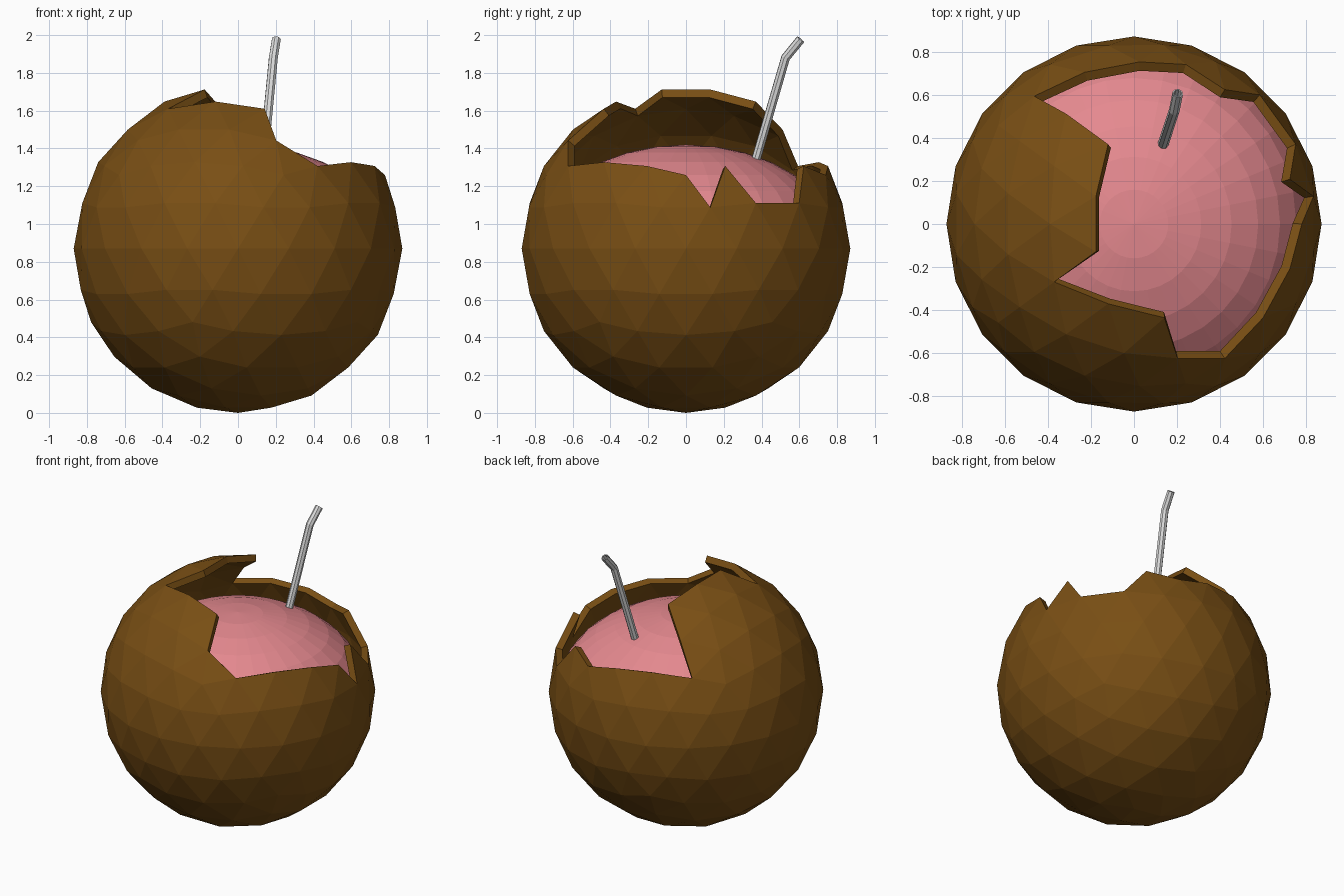
import bpy, bmesh
from math import cos, sin, radians
from mathutils import Matrix

cube = bpy.data.objects.get("Cube")
if cube:
    bpy.data.objects.remove(cube, do_unlink=True)

R = 0.87  # shell radius and height of its centre


def material(name, rgb):
    mat = bpy.data.materials.new(name)
    mat.use_nodes = True
    mat.diffuse_color = (*rgb, 1)
    mat.node_tree.nodes["Principled BSDF"].inputs["Base Color"].default_value = (*rgb, 1)
    return mat


def make_object(name, bm, mat):
    mesh = bpy.data.meshes.new(name)
    bm.to_mesh(mesh)
    bm.free()
    obj = bpy.data.objects.new(name, mesh)
    bpy.context.collection.objects.link(obj)
    mesh.materials.append(mat)
    return obj


def add_wall(obj, thickness):
    mod = obj.modifiers.new("wall", 'SOLIDIFY')
    mod.thickness = thickness
    mod.offset = -1


def inside(x, y, outline):
    """Even-odd test of a point against a polygon."""
    hit = False
    for (x1, y1), (x2, y2) in zip(outline, outline[1:] + outline[:1]):
        if (y1 > y) != (y2 > y) and x < x1 + (y - y1) * (x2 - x1) / (y2 - y1):
            hit = not hit
    return hit


brown = material("shell brown", (0.19, 0.077, 0.007))
pink = material("drink pink", (0.78, 0.25, 0.275))
grey = material("straw light grey", (0.72, 0.72, 0.72))

# Jagged opening: azimuth in degrees and distance from the axis
opening = [(-72, .457), (-72, .64), (-54, .75), (-36, .74), (-18, .75), (0, .78),
           (9.5, .846), (18, .75), (26, .836), (46, .836), (54, .75), (72, .78),
           (90, .75), (108, .74), (126, .75), (122, .6), (108, .39), (144, .22),
           (-144, .22), (-144, .457), (-108, .39)]
outline = [(r * cos(radians(a)), r * sin(radians(a))) for a, r in opening]

# Shell: faceted ball with the broken faces removed, then given a wall
bm = bmesh.new()
bmesh.ops.create_icosphere(bm, subdivisions=3, radius=R, matrix=Matrix.Translation((0, 0, R)))
broken = []
for face in bm.faces:
    c = face.calc_center_median()
    if c.z > 1 and inside(c.x, c.y, outline):
        broken.append(face)
bmesh.ops.delete(bm, geom=broken, context='FACES')
shell = make_object("cracked_shell", bm, brown)
add_wall(shell, 0.045)

# Drink: flattened ball filling the shell
bm = bmesh.new()
bmesh.ops.create_uvsphere(bm, u_segments=32, v_segments=16, radius=1,
                          matrix=Matrix.Translation((0, 0, R)) @ Matrix.Diagonal((.815, .815, .55, 1)))
make_object("drink", bm, pink)

# Straw: bent open tube
curve = bpy.data.curves.new("straw_path", 'CURVE')
curve.dimensions = '3D'
curve.bevel_depth = 0.025
curve.bevel_resolution = 2
spline = curve.splines.new('POLY')
path = [(.135, .37, 1.34), (.187, .527, 1.88), (.203, .607, 1.978)]
spline.points.add(len(path) - 1)
for point, co in zip(spline.points, path):
    point.co = (*co, 1)
guide = bpy.data.objects.new("straw_path", curve)
bpy.context.collection.objects.link(guide)
bm = bmesh.new()
bm.from_mesh(guide.to_mesh())
guide.to_mesh_clear()
bpy.data.objects.remove(guide)
bmesh.ops.recalc_face_normals(bm, faces=bm.faces)
for face in bm.faces:
    face.smooth = False
straw = make_object("straw", bm, grey)
add_wall(straw, 0.006)
